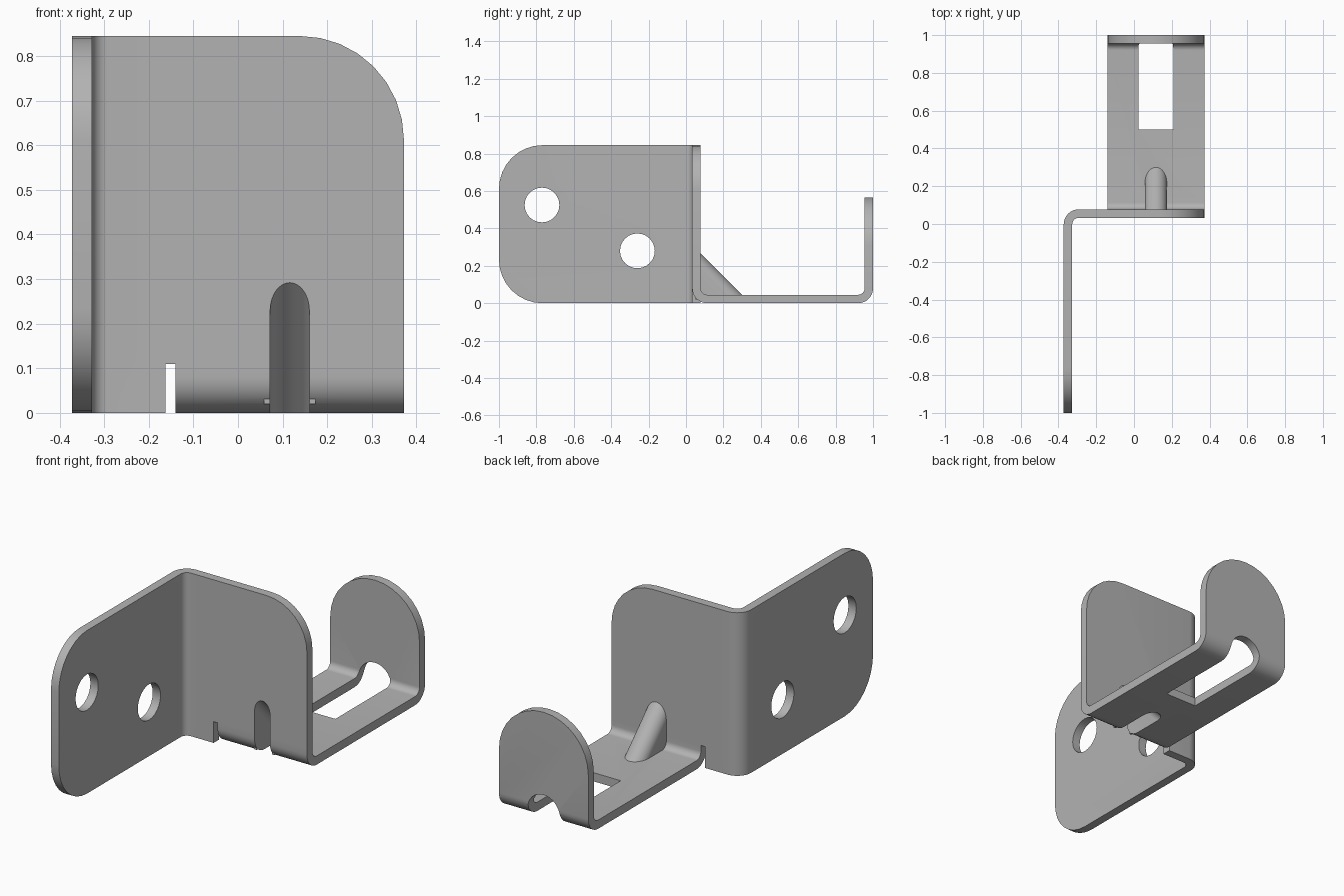
import bpy, bmesh
from math import cos, sin, pi, radians, sqrt
from mathutils import Matrix

if "Cube" in bpy.data.objects:
    bpy.data.objects.remove(bpy.data.objects["Cube"], do_unlink=True)

T = 0.045               # sheet thickness
R = 0.08                # outer bend radius
HALF_X = 0.372
HEIGHT = 0.845
WALL_F = 0.033          # front face of the wall
WALL_B = WALL_F + T
NOTCH_Z = 0.11
NOTCH_L, TRAY_L = -0.163, -0.14
MID = (TRAY_L + HALF_X) / 2
CORNER = 0.233


def arc(cx, cy, r, a0, a1, n=8):
    angles = [radians(a0 + (a1 - a0) * i / n) for i in range(n + 1)]
    return [(cx + r * cos(a), cy + r * sin(a)) for a in angles]


def prism(name, pts, axis, lo, hi):
    """Extrude a 2D outline along an axis."""
    place = {"X": lambda a, b, t: (t, a, b),
             "Y": lambda a, b, t: (a, t, b),
             "Z": lambda a, b, t: (a, b, t)}[axis]
    bm = bmesh.new()
    low = [bm.verts.new(place(a, b, lo)) for a, b in pts]
    high = [bm.verts.new(place(a, b, hi)) for a, b in pts]
    bm.faces.new(low)
    bm.faces.new(high)
    for i in range(len(pts)):
        j = (i + 1) % len(pts)
        bm.faces.new((low[i], low[j], high[j], high[i]))
    bmesh.ops.recalc_face_normals(bm, faces=bm.faces)
    mesh = bpy.data.meshes.new(name)
    bm.to_mesh(mesh)
    bm.free()
    ob = bpy.data.objects.new(name, mesh)
    bpy.context.collection.objects.link(ob)
    return ob


def box(name, x0, x1, y0, y1, z0, z1):
    return prism(name, [(x0, y0), (x1, y0), (x1, y1), (x0, y1)], "Z", z0, z1)


def combine(target, tool, operation):
    """Apply a boolean and discard the tool."""
    mod = target.modifiers.new("cut", "BOOLEAN")
    mod.operation = operation
    mod.solver = "EXACT"
    mod.object = tool
    bpy.context.view_layer.objects.active = target
    bpy.ops.object.modifier_apply(modifier=mod.name)
    bpy.data.objects.remove(tool, do_unlink=True)


def arch(r, top, bottom):
    """Upright outline with a round top."""
    return ([(MID + r, bottom)] + arc(MID, top - r, r, 0, 180, 16)
            + [(MID - r, bottom)])


def sloped_rib(name, r, reach):
    """Round-topped bar running down at 45 degrees from wall to floor."""
    ob = prism(name, arch(r, reach / sqrt(2), -0.2), "Y", -0.6, 0.6)
    ob.data.transform(Matrix.Rotation(-pi / 4, 4, "X"))
    return ob


# Side plate and wall, one bent strip
cx, cy = -HALF_X + R, WALL_B - R
strip = ([(-HALF_X, -1.1)] + arc(cx, cy, R, 180, 90)
         + [(0.5, WALL_B), (0.5, WALL_F)]
         + arc(cx, cy, R - T, 90, 180) + [(-HALF_X + T, -1.1)])
bracket = prism("bent_bracket", strip, "Z", -0.1, 1)

side_outline = ([(0.5, 0), (0.5, HEIGHT)]
                + arc(-1 + CORNER, HEIGHT - CORNER, CORNER, 90, 180)
                + arc(-1 + CORNER, CORNER, CORNER, 180, 270))
combine(bracket, prism("side_outline", side_outline, "X", -1, 1), "INTERSECT")
wall_outline = ([(-0.5, -0.2), (HALF_X, -0.2)]
                + arc(HALF_X - CORNER, HEIGHT - CORNER, CORNER, 0, 90)
                + [(-0.5, HEIGHT)])
combine(bracket, prism("wall_outline", wall_outline, "Y", -2, 1), "INTERSECT")

# Mounting holes
for y, z in ((-0.77, 0.525), (-0.26, 0.28)):
    hole = prism("hole", arc(y, z, 0.093, 0, 345, 23), "X", -0.6, 0)
    combine(bracket, hole, "DIFFERENCE")

# Relief notch and tray with upturned lip
combine(bracket, box("notch", NOTCH_L, 1, -0.1, 0.5, -0.2, NOTCH_Z), "DIFFERENCE")
ya, yb = WALL_F + R, 1 - R
channel = ([(WALL_F, NOTCH_Z)] + arc(ya, R, R, 180, 270) + arc(yb, R, R, 270, 360)
           + [(1, 0.8), (1 - T, 0.8)]
           + arc(yb, R, R - T, 360, 270) + arc(ya, R, R - T, 270, 180)
           + [(WALL_B, NOTCH_Z)])
tray = prism("tray", channel, "X", -0.4, 0.6)
half = HALF_X - MID
combine(tray, prism("lip_outline", arch(half, 0.566, -0.2), "Y", -1, 2), "INTERSECT")
combine(tray, prism("slot", arch(0.092, 0.138, -0.1), "Y", 0.5, 1.2), "DIFFERENCE")
combine(bracket, tray, "UNION")

# Hollow pressed gusset
gusset = sloped_rib("gusset", 0.058, 0.345)
combine(gusset, box("clip", -1, 1, 0.05, 0.6, 0.02, 0.6), "INTERSECT")
combine(bracket, gusset, "UNION")
combine(bracket, sloped_rib("gusset_hollow", 0.044, 0.325), "DIFFERENCE")

# Material and shading
grey = bpy.data.materials.new("plain grey")
grey.use_nodes = True
colour = (0.45, 0.45, 0.45, 1)
grey.diffuse_color = colour
grey.node_tree.nodes["Principled BSDF"].inputs["Base Color"].default_value = colour
bracket.data.materials.clear()
bracket.data.materials.append(grey)
for poly in bracket.data.polygons:
    poly.material_index = 0
bpy.ops.object.select_all(action="DESELECT")
bracket.select_set(True)
bpy.context.view_layer.objects.active = bracket
bpy.ops.object.shade_smooth_by_angle(angle=radians(30))
